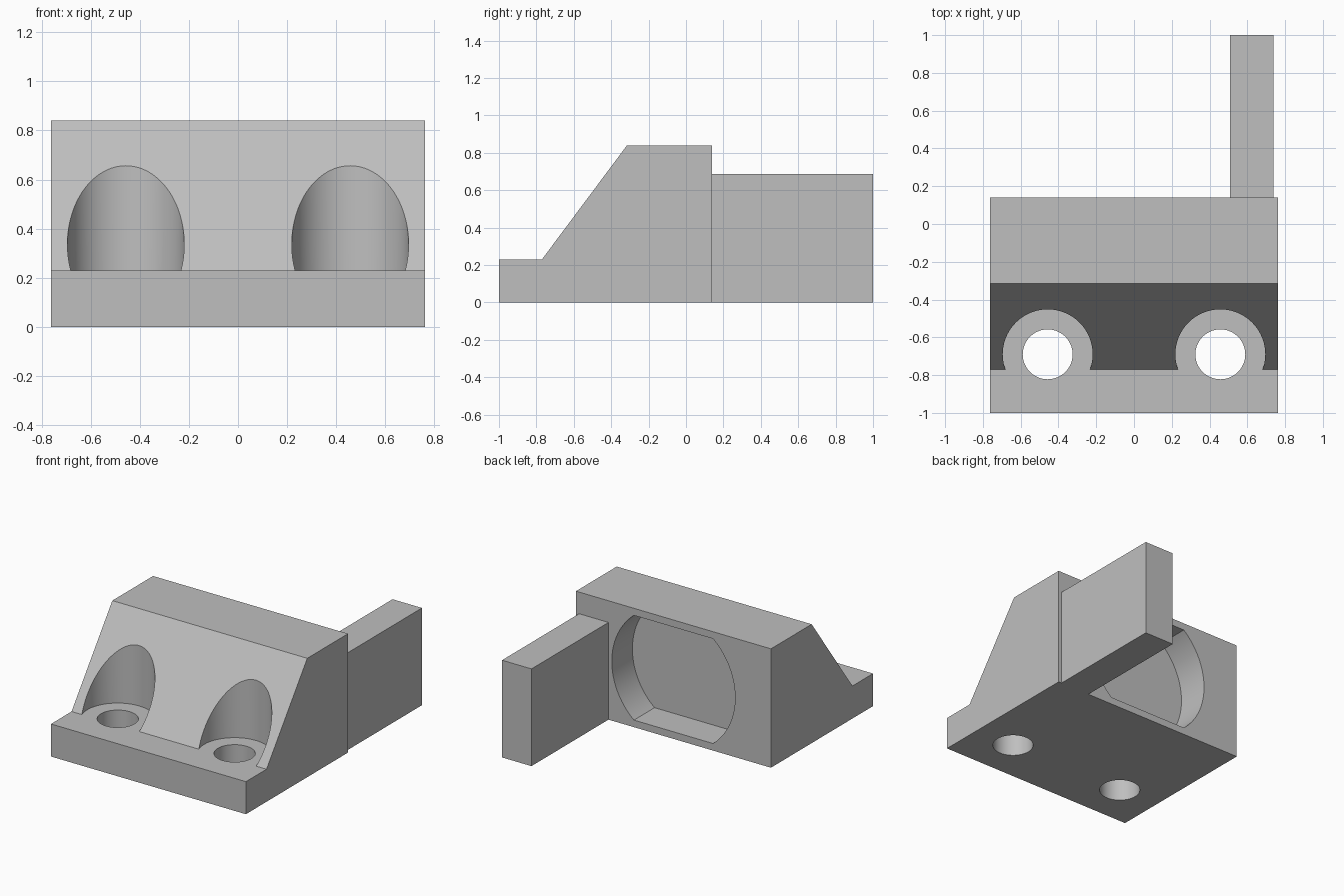
import bpy, bmesh, math
from mathutils import Matrix

cube = bpy.data.objects.get("Cube")
if cube:
    bpy.data.objects.remove(cube, do_unlink=True)

grey = bpy.data.materials.new("plain grey")
grey.use_nodes = True
colour = (0.52, 0.52, 0.52, 1)
grey.diffuse_color = colour
grey.node_tree.nodes["Principled BSDF"].inputs["Base Color"].default_value = colour


def prism(name, outline, start, end, place):
    """Extrude a 2D outline; place(u, v, w) maps it into space."""
    bm = bmesh.new()
    face = bm.faces.new([bm.verts.new(place(u, v, start)) for u, v in outline])
    ext = bmesh.ops.extrude_face_region(bm, geom=[face])["geom"]
    shift = place(0, 0, end - start)
    bmesh.ops.translate(bm, verts=[g for g in ext if isinstance(g, bmesh.types.BMVert)], vec=shift)
    bmesh.ops.recalc_face_normals(bm, faces=bm.faces)
    mesh = bpy.data.meshes.new(name)
    bm.to_mesh(mesh)
    bm.free()
    mesh.materials.append(grey)
    ob = bpy.data.objects.new(name, mesh)
    bpy.context.collection.objects.link(ob)
    return ob


def circle(r, cu, cv, n=96):
    return [(cu + r * math.cos(math.tau * i / n), cv + r * math.sin(math.tau * i / n)) for i in range(n)]


def along_x(u, v, w):
    return (w, u, v)


def along_y(u, v, w):
    return (u, w, v)


def along_z(u, v, w):
    return (u, v, w)


# Wedge-fronted block with a low mounting lip
half, back, lip, top = 0.762, 0.14, 0.23, 0.84
body = prism("mounting_block",
             [(-1, 0), (back, 0), (back, top), (-0.315, top), (-0.77, lip), (-1, lip)],
             -half, half, along_x)

cutters = []
# Screw holes and screw head clearances
for side, label in ((-1, "right"), (1, "left")):
    cutters.append(prism(label + "_screw_cutter", circle(0.132, side * 0.457, -0.69), -0.1, 0.5, along_z))
    cutters.append(prism(label + "_head_cutter", circle(0.238, side * 0.457, -0.69), lip, 1, along_z))

# Round pocket in the back, flattened above and below
radius, mid, flat = 0.482, top / 2, 0.37
angle = math.asin(flat / radius)
arc = [-angle + 2 * angle * i / 40 for i in range(41)]
pocket = [(s * radius * math.cos(a), mid + s * radius * math.sin(a)) for s in (1, -1) for a in arc]
cutters.append(prism("pocket_cutter", pocket, back - 0.23, back + 0.1, along_y))

for cutter in cutters:
    mod = body.modifiers.new(cutter.name, "BOOLEAN")
    mod.operation = "DIFFERENCE"
    mod.solver = "EXACT"
    mod.object = cutter

# Bake the cuts, then discard the cutters
bpy.context.view_layer.update()
cut = bpy.data.meshes.new_from_object(body.evaluated_get(bpy.context.evaluated_depsgraph_get()))
body.modifiers.clear()
body.data = cut
for cutter in cutters:
    bpy.data.objects.remove(cutter, do_unlink=True)

# Upright arm reaching backwards
arm = prism("rear_arm", [(back, 0), (1, 0), (1, 0.687), (back, 0.687)], 0.508, 0.738, along_x)

bpy.ops.object.select_all(action="DESELECT")
body.select_set(True)
bpy.context.view_layer.objects.active = body
bpy.ops.object.shade_smooth_by_angle(angle=math.radians(30))
